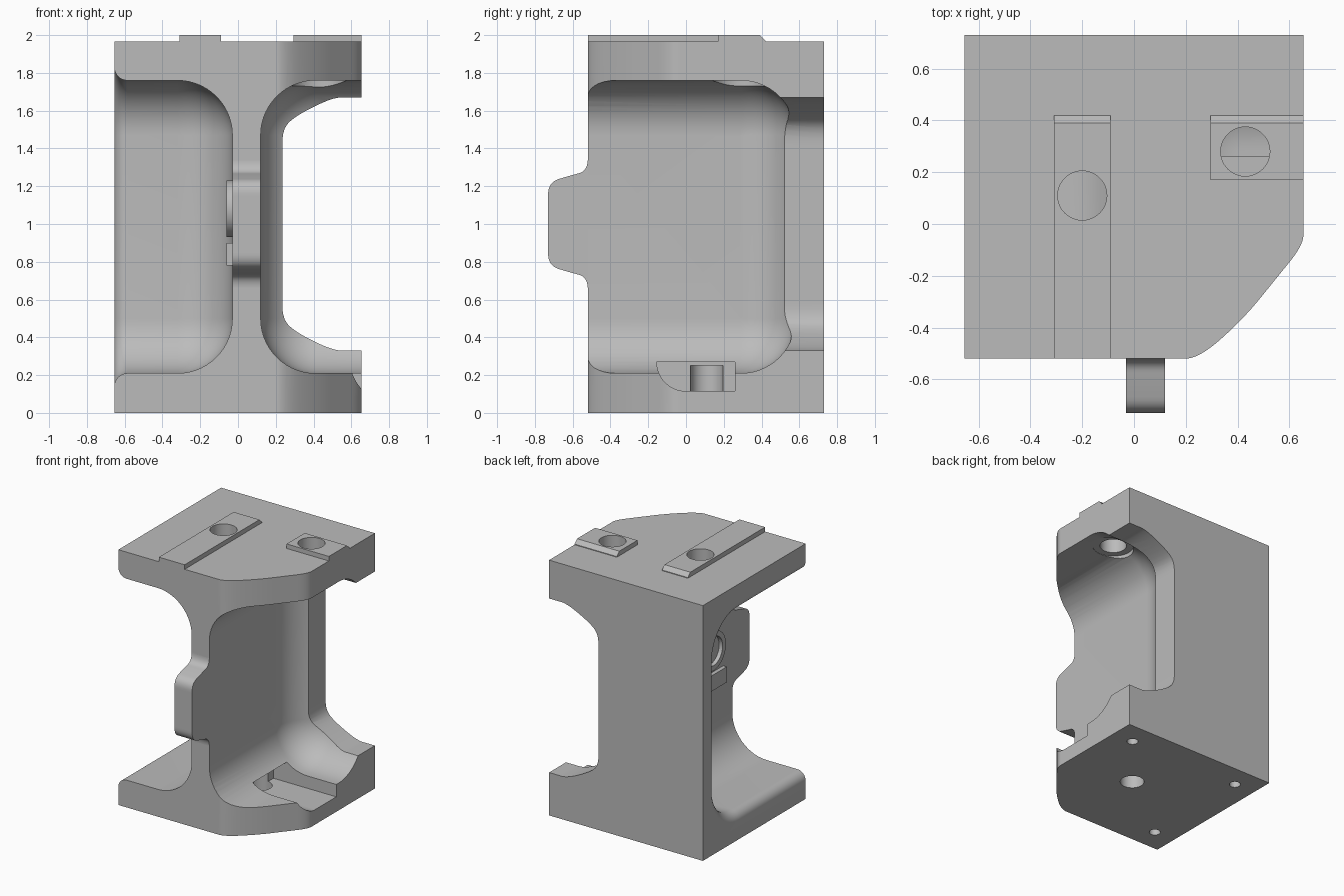
import bpy
import bmesh
from math import sin, cos, pi, sqrt

old = bpy.data.objects.get("Cube")
if old:
    bpy.data.objects.remove(old, do_unlink=True)

grey = bpy.data.materials.new("cast grey")
grey.use_nodes = True
grey.diffuse_color = (0.5, 0.5, 0.5, 1)
grey.node_tree.nodes["Principled BSDF"].inputs["Base Color"].default_value = (0.5, 0.5, 0.5, 1)


def finish(name, bm):
    bmesh.ops.recalc_face_normals(bm, faces=bm.faces)
    mesh = bpy.data.meshes.new(name)
    bm.to_mesh(mesh)
    bm.free()
    mesh.materials.append(grey)
    ob = bpy.data.objects.new(name, mesh)
    bpy.context.collection.objects.link(ob)
    return ob


def loft(name, rings):
    """Skin a list of equal-length point rings and cap both ends."""
    bm = bmesh.new()
    rows = [[bm.verts.new(p) for p in ring] for ring in rings]
    n = len(rows[0])
    for a, b in zip(rows, rows[1:]):
        for i in range(n):
            j = (i + 1) % n
            bm.faces.new((a[i], a[j], b[j], b[i]))
    bm.faces.new(rows[0])
    bm.faces.new(rows[-1])
    return finish(name, bm)


def prism(name, pts, axis, lo, hi):
    """Extrude a 2D outline along one axis."""
    def place(p, d):
        return {"x": (d, p[0], p[1]), "y": (p[0], d, p[1]), "z": (p[0], p[1], d)}[axis]
    return loft(name, [[place(p, d) for p in pts] for d in (lo, hi)])


def circle(u, v, r, n=48):
    return [(u + r * cos(2 * pi * i / n), v + r * sin(2 * pi * i / n)) for i in range(n)]


def arc(u, v, r, start, n=14):
    """Quarter turn, counter-clockwise from the start angle."""
    return [(u + r * cos(start + pi / 2 * i / n), v + r * sin(start + pi / 2 * i / n))
            for i in range(n + 1)]


def rect(a, b, c, d):
    return [(a, c), (b, c), (b, d), (a, d)]


def smooth(pts, rounds=2):
    """Corner-cut an open outline, keeping its ends."""
    for _ in range(rounds):
        out = [pts[0]]
        for (a, b), (c, d) in zip(pts, pts[1:]):
            out += [(a * .75 + c * .25, b * .75 + d * .25), (a * .25 + c * .75, b * .25 + d * .75)]
        pts = out + [pts[-1]]
    return pts


def cut(target, cutters):
    bpy.context.view_layer.objects.active = target
    for c in cutters:
        mod = target.modifiers.new("cut", "BOOLEAN")
        mod.operation = "DIFFERENCE"
        mod.solver = "EXACT"
        mod.object = c
        bpy.ops.object.modifier_apply(modifier=mod.name)


# Pocket cutters: filleted against the web, floor, ceiling and back wall
FILLET, LIP = 0.29, 0.07
FLOOR, CEILING, BACK = 0.21, 1.76, 0.58


def section(x, inset):
    r = max(FILLET - inset, 0.002)
    y, lo, hi = BACK - inset, FLOOR + inset, CEILING - inset
    pts = [(-1, lo)] + arc(y - r, lo + r, r, -pi / 2) + arc(y - r, hi - r, r, 0) + [(-1, hi)]
    return [(x, p, q) for p, q in pts]


def pocket(name, web_x, side, lip):
    rings = []
    for i in range(15):
        t = pi / 2 * i / 14
        rings.append(section(web_x + side * FILLET * (1 - cos(t)), FILLET * (1 - sin(t))))
    if lip:
        for i in range(9):
            t = pi / 2 * i / 8
            rings.append(section(side * (0.655 - LIP + LIP * sin(t)), -LIP * (1 - cos(t))))
    rings.append(section(side * 0.9, -LIP if lip else 0))
    return loft(name, rings)


right_pocket = pocket("right_pocket_cutter", -0.03, -1, True)
left_pocket = pocket("left_pocket_cutter", 0.12, 1, False)

# Window through the back wall
half = smooth([(0.235, 1.36), (0.235, 1.5), (0.3, 1.57), (0.5, 1.67), (0.6, 1.67)]) + [(0.9, 1.67)]
window = prism("window_cutter", half + [(x, 2 - z) for x, z in reversed(half)], "y", 0.45, 1)

# Recess in the floor of the left pocket
recess = prism("recess_cutter", arc(0, 0.27, 0.155, pi, 12) + [(0.26, 0.115), (0.26, 0.27)],
               "x", 0.12, 0.9)

# Round holes
top_holes = [prism("top_hole_cutter", circle(x, y, 0.095), "z", 1.4, 2.2)
             for x, y in ((-0.2, 0.11), (0.43, 0.28))]
spot_face = prism("spot_face_cutter", circle(0.43, 0.28, 0.147), "z", 1.5, 1.762)
screw_holes = [prism("screw_hole_cutter", circle(x, y, 0.04, 24), "z", -0.1, 0.15)
               for x, y in ((0.48, 0.555), (-0.48, 0.555), (-0.48, -0.34))]
centre_hole = prism("centre_hole_cutter", circle(0.11, 0.11, 0.086), "z", -0.1, 0.25)
ring_hole = prism("ring_hole_cutter", circle(-0.25, 1.08, 0.11), "x", -0.2, 0.1)

# Main body: block with one curved front corner
corner = smooth([(0.15, -0.52), (0.25, -0.52), (0.42, -0.37), (0.55, -0.21),
                 (0.655, -0.08), (0.655, 0)], 3)
body = prism("body", [(-0.655, -0.52)] + corner + [(0.655, 0.73), (-0.655, 0.73)], "z", 0, 1.965)
cut(body, [right_pocket, left_pocket, window, recess, spot_face, centre_hole]
    + top_holes + screw_holes)

# Rounded lug on the front edge of the web
lug_half = smooth([(-0.52, 1.41), (-0.52, 1.28), (-0.62, 1.255), (-0.73, 1.22), (-0.73, 1.09)], 3)
lug = prism("front_lug", lug_half + [(y, 2 - z) for y, z in reversed(lug_half)], "x", -0.03, 0.12)

# Raised pads on top, bevelled at the rear
pads = []
for name, x0, x1, y0, hole in (("long_pad", -0.31, -0.09, -0.52, top_holes[0]),
                               ("short_pad", 0.295, 0.655, 0.17, top_holes[1])):
    pad = prism(name, [(y0, 1.965), (y0, 2), (0.39, 2), (0.42, 1.97), (0.42, 1.965)], "x", x0, x1)
    cut(pad, [hole])
    pads.append(pad)

# Raised ring and bar on the web
ring = prism("web_ring", circle(-0.25, 1.08, 0.15), "x", -0.06, -0.03)
cut(ring, [ring_hole])
bar = prism("web_bar", rect(-0.41, -0.09, 0.78, 0.9), "x", -0.06, -0.03)

# Remove the cutters, then smooth the curved surfaces
for c in [right_pocket, left_pocket, window, recess, spot_face, centre_hole, ring_hole] \
        + top_holes + screw_holes:
    bpy.data.objects.remove(c, do_unlink=True)
for ob in [body, lug, ring, bar] + pads:
    bpy.ops.object.select_all(action="DESELECT")
    ob.select_set(True)
    bpy.context.view_layer.objects.active = ob
    bpy.ops.object.shade_smooth_by_angle(angle=0.5)
